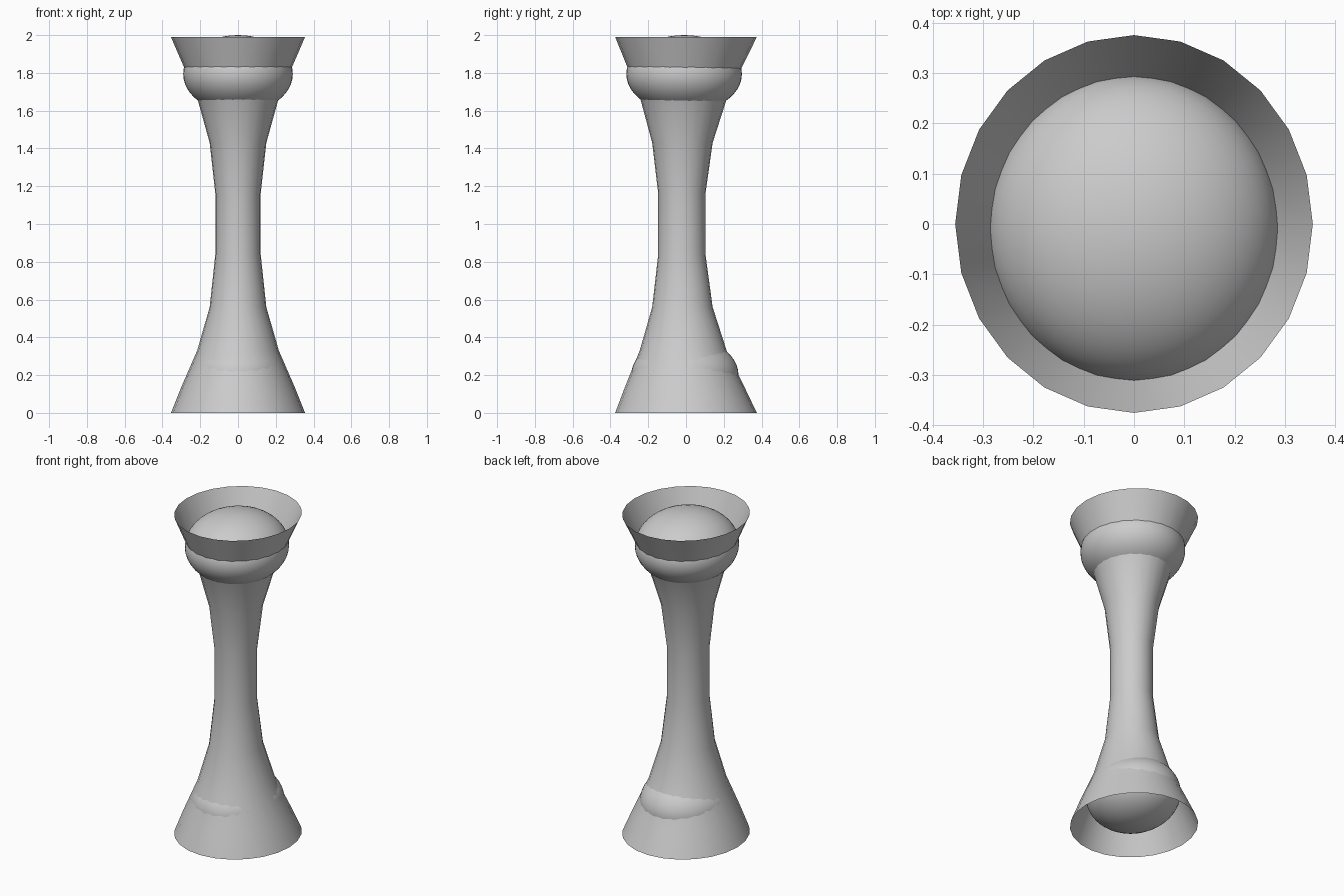
import bpy, bmesh, math

if "Cube" in bpy.data.objects:
    bpy.data.objects.remove(bpy.data.objects["Cube"])

SIDES = 24


def finish(name, bm):
    bmesh.ops.recalc_face_normals(bm, faces=bm.faces[:])
    mesh = bpy.data.meshes.new(name)
    bm.to_mesh(mesh)
    bm.free()
    for p in mesh.polygons:
        p.use_smooth = True
    obj = bpy.data.objects.new(name, mesh)
    bpy.context.collection.objects.link(obj)
    return obj


def tube(name, rings):
    """Open tube through elliptical rings: (z, x radius, y radius, y centre)."""
    bm = bmesh.new()
    loops = []
    for z, rx, ry, cy in rings:
        loops.append([bm.verts.new((rx * math.sin(a), cy + ry * math.cos(a), z))
                      for a in (2 * math.pi * i / SIDES for i in range(SIDES))])
    for lo, hi in zip(loops, loops[1:]):
        for i in range(SIDES):
            j = (i + 1) % SIDES
            bm.faces.new((lo[i], lo[j], hi[j], hi[i]))
    return finish(name, bm)


def ball(name, centre, radii):
    """Flattened smooth ball."""
    bm = bmesh.new()
    bmesh.ops.create_uvsphere(bm, u_segments=48, v_segments=24, radius=1)
    bmesh.ops.scale(bm, vec=radii, verts=bm.verts)
    bmesh.ops.translate(bm, vec=centre, verts=bm.verts)
    return finish(name, bm)


# Waisted shaft, flared and open at both ends
tube("flared_shaft", [
    (0.00, 0.355, 0.375, 0.0),
    (0.14, 0.299, 0.315, -0.007),
    (0.33, 0.216, 0.230, -0.015),
    (0.56, 0.150, 0.160, -0.019),
    (0.84, 0.120, 0.125, -0.022),
    (1.16, 0.120, 0.125, -0.022),
    (1.43, 0.150, 0.160, -0.019),
    (1.66, 0.214, 0.228, -0.013),
    (1.83, 0.286, 0.303, -0.007),
    (1.99, 0.355, 0.375, 0.0),
])

# Cushioned balls set into the two ends
ball("upper_ball", (0, -0.010, 1.794), (0.290, 0.306, 0.206))
ball("lower_ball", (0, -0.006, 0.200), (0.257, 0.284, 0.200))
